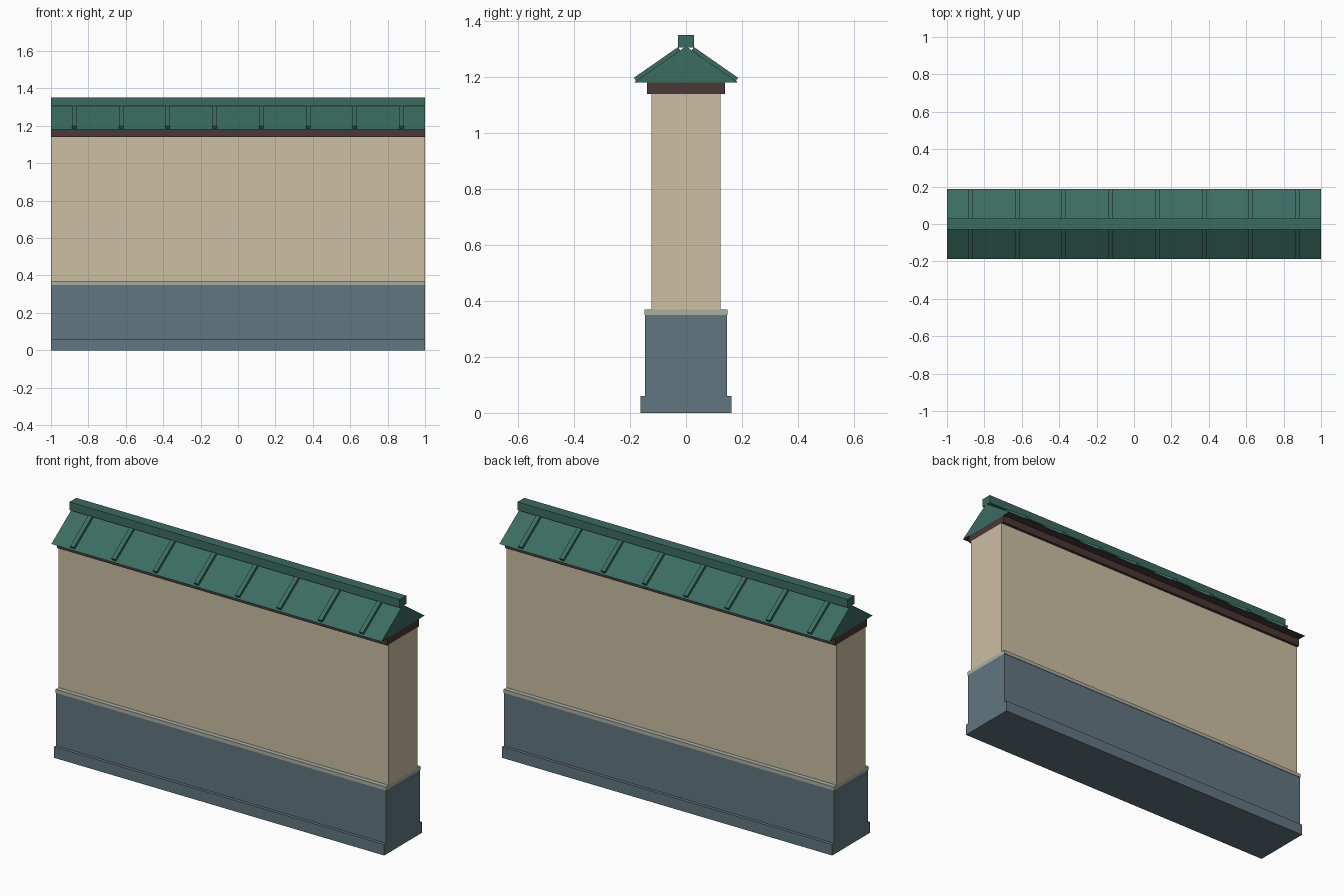
import bpy
from mathutils import Vector

cube = bpy.data.objects.get("Cube")
if cube:
    bpy.data.objects.remove(cube, do_unlink=True)


def material(name, rgb):
    """Flat material from an sRGB colour given in 0-255."""
    lin = [((c / 255 + 0.055) / 1.055) ** 2.4 for c in rgb] + [1.0]
    mat = bpy.data.materials.new(name)
    mat.use_nodes = True
    mat.diffuse_color = lin
    bsdf = mat.node_tree.nodes["Principled BSDF"]
    bsdf.inputs["Base Color"].default_value = lin
    bsdf.inputs["Roughness"].default_value = 0.9
    return mat


plaster = material("cream plaster", (204, 191, 163))
stone = material("blue grey stone", (98, 118, 128))
trim = material("pale grey trim", (168, 175, 164))
wood = material("dark brown wood", (76, 55, 55))
tile = material("green roof tile", (59, 108, 95))


def extrude(name, profile, x0, x1, mat):
    """Solid with a (y, z) cross-section running from x0 to x1."""
    n = len(profile)
    verts = [(x, y, z) for x in (x0, x1) for y, z in profile]
    faces = [tuple(reversed(range(n))), tuple(range(n, 2 * n))]
    faces += [(i, (i + 1) % n, n + (i + 1) % n, n + i) for i in range(n)]
    mesh = bpy.data.meshes.new(name)
    mesh.from_pydata(verts, [], faces)
    mesh.materials.append(mat)
    obj = bpy.data.objects.new(name, mesh)
    bpy.context.collection.objects.link(obj)
    return obj


def course(name, half, z0, z1, mat):
    """Full-length rectangular course of the wall."""
    profile = [(-half, z0), (half, z0), (half, z1), (-half, z1)]
    return extrude(name, profile, -1, 1, mat)


# Wall courses, bottom to top
course("plinth", 0.163, 0, 0.06, stone)
course("stone_base", 0.146, 0.06, 0.35, stone)
course("base_trim", 0.149, 0.35, 0.37, trim)
course("plaster_wall", 0.124, 0.37, 1.14, plaster)
course("eave_beam", 0.139, 1.14, 1.18, wood)

# Gabled roof with a wooden underside
eave, apex = Vector((-0.187, 1.18)), Vector((0, 1.31))
roof = extrude("roof", [eave, (-eave.x, eave.y), apex], -1, 1, tile)
roof.data.materials.append(wood)
for face in roof.data.polygons:
    if face.normal.z < -0.9:
        face.material_index = 1
course("ridge_cap", 0.029, 1.305, 1.35, tile)

# Tile ribs down both slopes, mirrored across the ridge
along = (apex - eave).normalized()
lift = Vector((-along.y, along.x)) * 0.014
foot = eave + along * 0.011
head = apex - along * 0.025
for i in range(8):
    x = -0.875 + 0.25 * i
    section = [foot - lift * 0.1, head - lift * 0.1, head + lift, foot + lift]
    rib = extrude(f"roof_rib_{i + 1}", section, x - 0.012, x + 0.012, tile)
    mirror = rib.modifiers.new("Mirror", "MIRROR")
    mirror.use_axis = (False, True, False)
